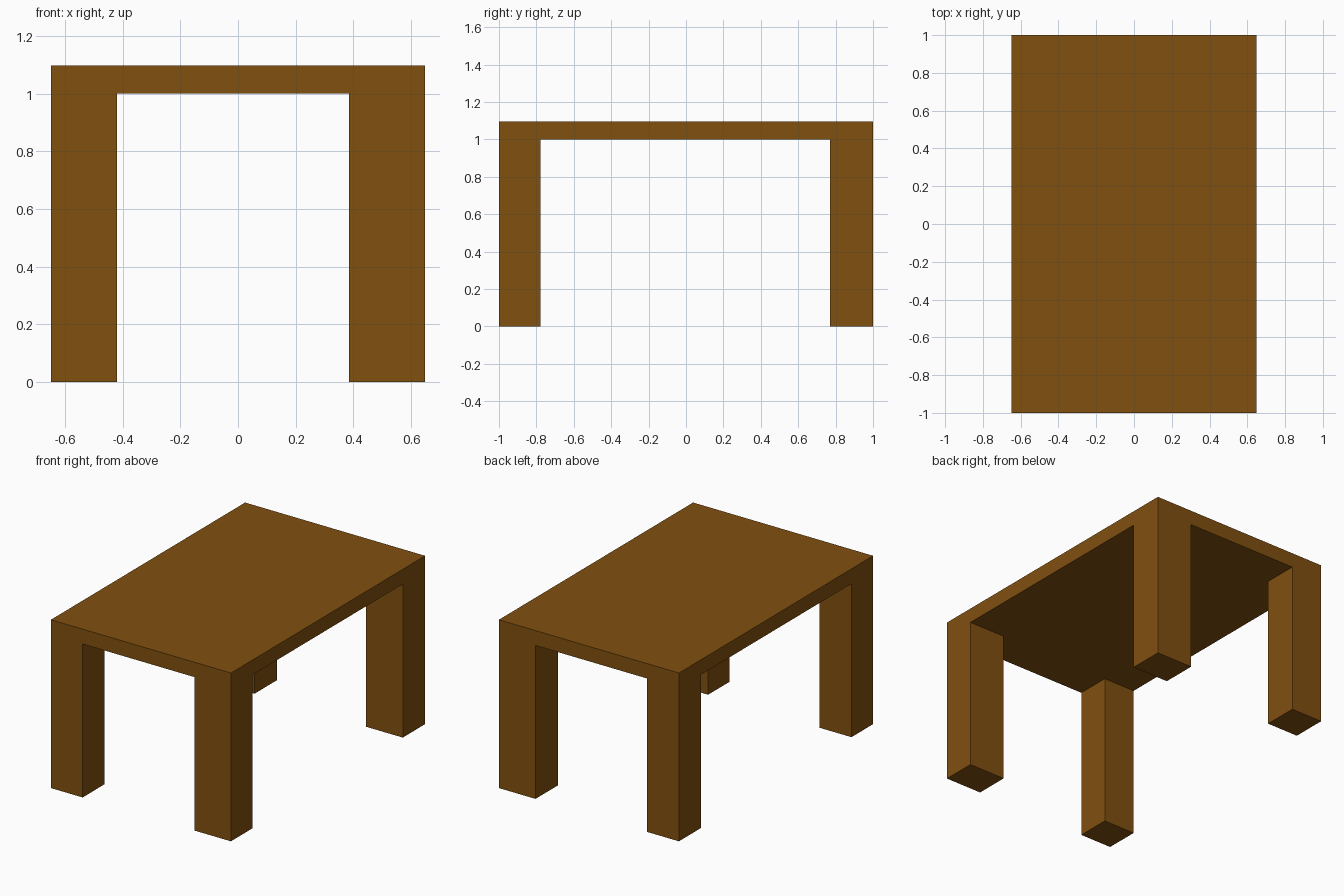
import bpy, bmesh

if "Cube" in bpy.data.objects:
    bpy.data.objects.remove(bpy.data.objects["Cube"])

# Cut lines of the slab: the right legs are slightly wider than the left ones
XS = [-0.649, -0.42, 0.385, 0.649]
YS = [-1.0, -0.777, 0.77, 1.0]
UNDER, TOP = 1.0, 1.097

bm = bmesh.new()

# Underside of the table top as a 3 x 3 grid
v = [[bm.verts.new((x, y, UNDER)) for x in XS] for y in YS]
cells = {}
for j in range(3):
    for i in range(3):
        cells[i, j] = bm.faces.new((v[j][i], v[j + 1][i], v[j + 1][i + 1], v[j][i + 1]))

# Table top: raise the grid into a slab, keeping the underside
ret = bmesh.ops.extrude_face_region(bm, geom=list(bm.faces), use_keep_orig=True)
for g in ret["geom"]:
    if isinstance(g, bmesh.types.BMVert):
        g.co.z = TOP

# Legs: pull each corner cell down to the floor
corners = [cells[i, j] for i in (0, 2) for j in (0, 2)]
for f in bmesh.ops.extrude_discrete_faces(bm, faces=corners)["faces"]:
    for vert in f.verts:
        vert.co.z = 0.0

bmesh.ops.remove_doubles(bm, verts=bm.verts, dist=1e-5)
bmesh.ops.recalc_face_normals(bm, faces=bm.faces)

me = bpy.data.meshes.new("table")
bm.to_mesh(me)
bm.free()
table = bpy.data.objects.new("table", me)
bpy.context.collection.objects.link(table)

# Brown wood
mat = bpy.data.materials.new("brown_wood")
mat.diffuse_color = (0.22, 0.08, 0.005, 1)
mat.use_nodes = True
mat.node_tree.nodes["Principled BSDF"].inputs["Base Color"].default_value = mat.diffuse_color
me.materials.append(mat)
